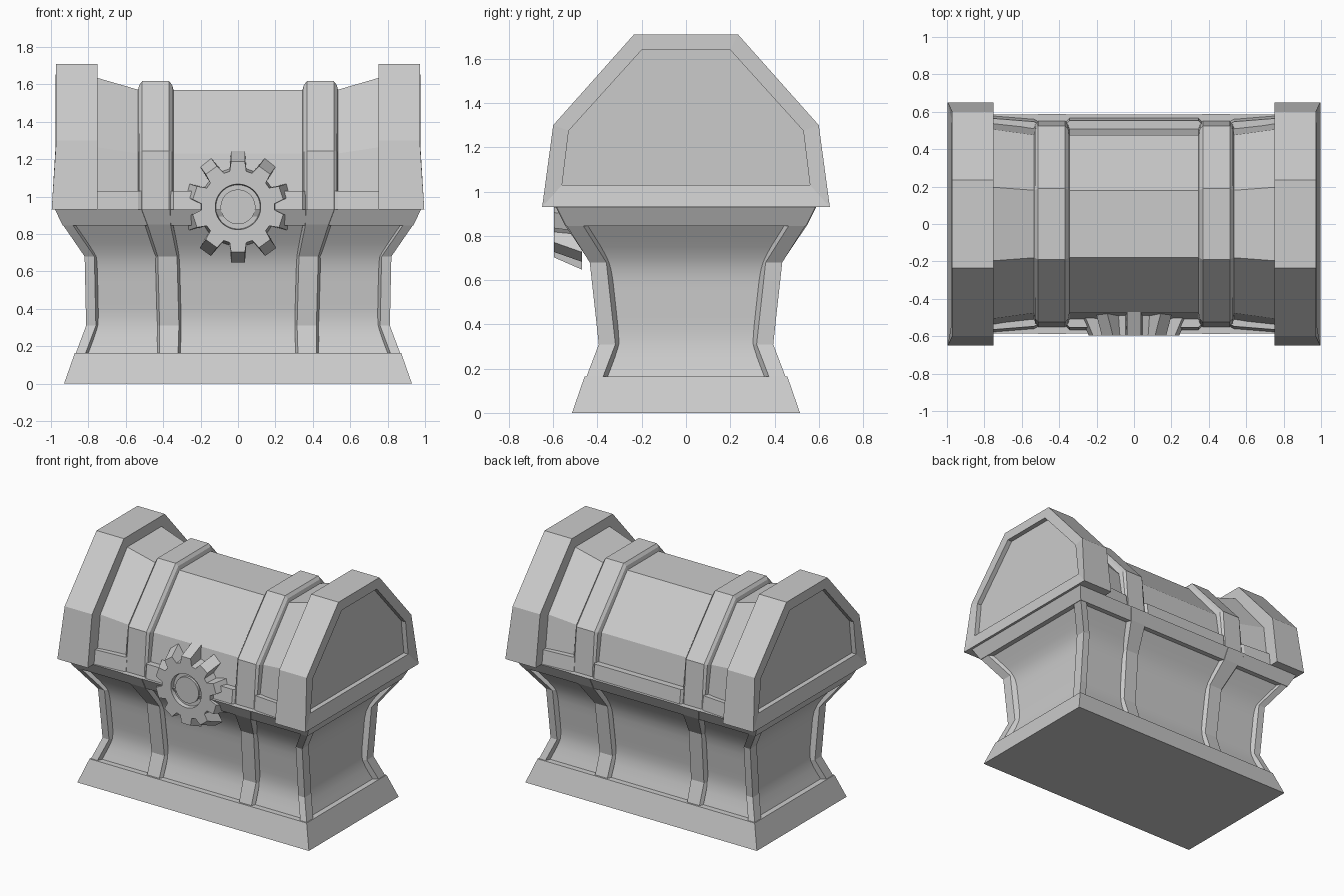
import bpy, bmesh
from math import sin, cos, pi, radians

if "Cube" in bpy.data.objects:
    bpy.data.objects.remove(bpy.data.objects["Cube"])


def loft(name, rings, smooth=False):
    """Skin a list of equal-length closed rings and cap both ends."""
    bm = bmesh.new()
    vs = [[bm.verts.new(p) for p in r] for r in rings]
    n = len(rings[0])
    for a, b in zip(vs, vs[1:]):
        for i in range(n):
            j = (i + 1) % n
            bm.faces.new((a[i], a[j], b[j], b[i]))
    bm.faces.new(vs[0])
    bm.faces.new(vs[-1])
    bmesh.ops.recalc_face_normals(bm, faces=bm.faces)
    me = bpy.data.meshes.new(name)
    bm.to_mesh(me)
    bm.free()
    ob = bpy.data.objects.new(name, me)
    bpy.context.collection.objects.link(ob)
    if smooth:
        bpy.context.view_layer.objects.active = ob
        ob.select_set(True)
        bpy.ops.object.shade_smooth_by_angle(angle=radians(40))
        ob.select_set(False)
    return ob


def mirror(ob, x=True, y=False):
    m = ob.modifiers.new("mirror", 'MIRROR')
    m.use_axis = (x, y, False)
    return ob


def rect(x, y, z):
    return [(-x, -y, z), (x, -y, z), (x, y, z), (-x, y, z)]


# plinth
loft("plinth", [rect(.93, .515, 0), rect(.872, .458, .165)])

# body: flared waist profile as (z, half width, half depth)
profile = [(.15, .872, .455), (.31, .812, .394), (.68, .82, .435), (.85, .937, .542)]
R = .033


def curve(z):
    """Piecewise profile averaged over a window, for the rounded panels."""
    def at(z):
        z = min(max(z, .15), .85)
        for (z0, x0, y0), (z1, x1, y1) in zip(profile, profile[1:]):
            if z <= z1 + 1e-6:
                t = (z - z0) / (z1 - z0)
                return x0 + (x1 - x0) * t, y0 + (y1 - y0) * t
    w = min(.07, z - .15, .85 - z)
    s = [at(z + w * k / 4) for k in range(-4, 5)]
    return sum(a for a, _ in s) / 9, sum(b for _, b in s) / 9


panels = []
for k in range(15):
    z = .15 + .05 * k
    x, y = curve(min(z, .85))
    panels.append(rect(x - R, y - R, z))
loft("body_panels", panels, True)

# corner posts with chamfered inner edges
mirror(loft("corner_post", [[
    (x, -y, z), (x, -y + .075, z), (x - .04, -y + .1, z),
    (x - .07, -y + .04, z), (x - .052, -y, z)] for z, x, y in profile]), True, True)

# rim under the lid
loft("rim", [rect(.937, .542, .845), rect(.978, .585, .93)])

# lower straps: (z, inner x, outer x, depth)
strap = [(.15, .305, .435, .45), (.31, .30, .435, .393), (.68, .31, .445, .434),
         (.85, .345, .50, .548), (.93, .347, .53, .588)]
mirror(loft("lower_strap", [[
    (a, -y + .05, z), (a + .004, -y + .025, z), (a + .016, -y, z),
    (b - .016, -y, z), (b - .004, -y + .025, z), (b, -y + .05, z)]
    for z, a, b, y in strap]), True, True)


def arch(x, y0, yk, zk, yt, zt, z0=.93):
    """Six-sided lid cross-section: base, knee and flat top."""
    return [(x, -y0, z0), (x, -yk, zk), (x, -yt, zt),
            (x, yt, zt), (x, yk, zk), (x, y0, z0)]


# lid barrel, flaring towards the end caps
mid, end = (.525, .475, 1.23, .18, 1.57), (.55, .507, 1.265, .197, 1.637)
loft("lid_barrel", [arch(-.76, *end), arch(-.53, *mid), arch(.53, *mid), arch(.76, *end)])

# lid straps
low, side, top = mid, (.543, .508, 1.24, .183, 1.597), (.55, .525, 1.245, .19, 1.617)
mirror(loft("lid_strap", [arch(.345, *low), arch(.352, *side), arch(.368, *top),
                          arch(.512, *top), arch(.528, *side), arch(.535, *low)]))


# lower lid bands between straps and caps
def band(x, y, s=0):
    return [(x, -y + .1, .93), (x, -y, .93), (x, -y + .013, 1.03), (x, -y + .1, 1.03)]


mirror(loft("lid_band_middle", [band(-.36, .55), band(-.345, .566),
                                band(.345, .566), band(.36, .55)]), False, True)
mirror(loft("lid_band_outer", [band(.515, .55), band(.535, .56), band(.76, .578)]), True, True)

# end caps with a recessed panel
outer = arch(.972, .65, .60, 1.30, .235, 1.71)
outer[0], outer[5] = (.996, -.65, .93), (.996, .65, .93)
inset = (.56, .53, 1.275, .20, 1.64, 1.03)
mirror(loft("end_cap", [arch(.752, .65, .60, 1.30, .235, 1.71), outer,
                        arch(.975, *inset), arch(.94, *inset)]))


# gear emblem with ten tapered teeth
def gear_ring(y, root, tip):
    pts = []
    for k in range(10):
        c = pi / 2 + k * pi / 5
        for r, h in ((root, -.045), (tip, -.037), (tip, .037), (root, .045)):
            a = c + h / r
            pts.append((r * cos(a), y, .945 + r * sin(a)))
    return pts


def circle(r, y, n=40):
    # angles follow the tooth spacing so the front face stays clean
    return [(r * cos(a), y, .945 + r * sin(a))
            for a in (pi / 2 + (i - 1.5) * 2 * pi / n for i in range(n))]


loft("gear", [gear_ring(-.47, .21, .30), gear_ring(-.597, .195, .245),
              circle(.122, -.597), circle(.118, -.567)])
loft("gear_hub", [circle(.093, -.55), circle(.093, -.585)])
